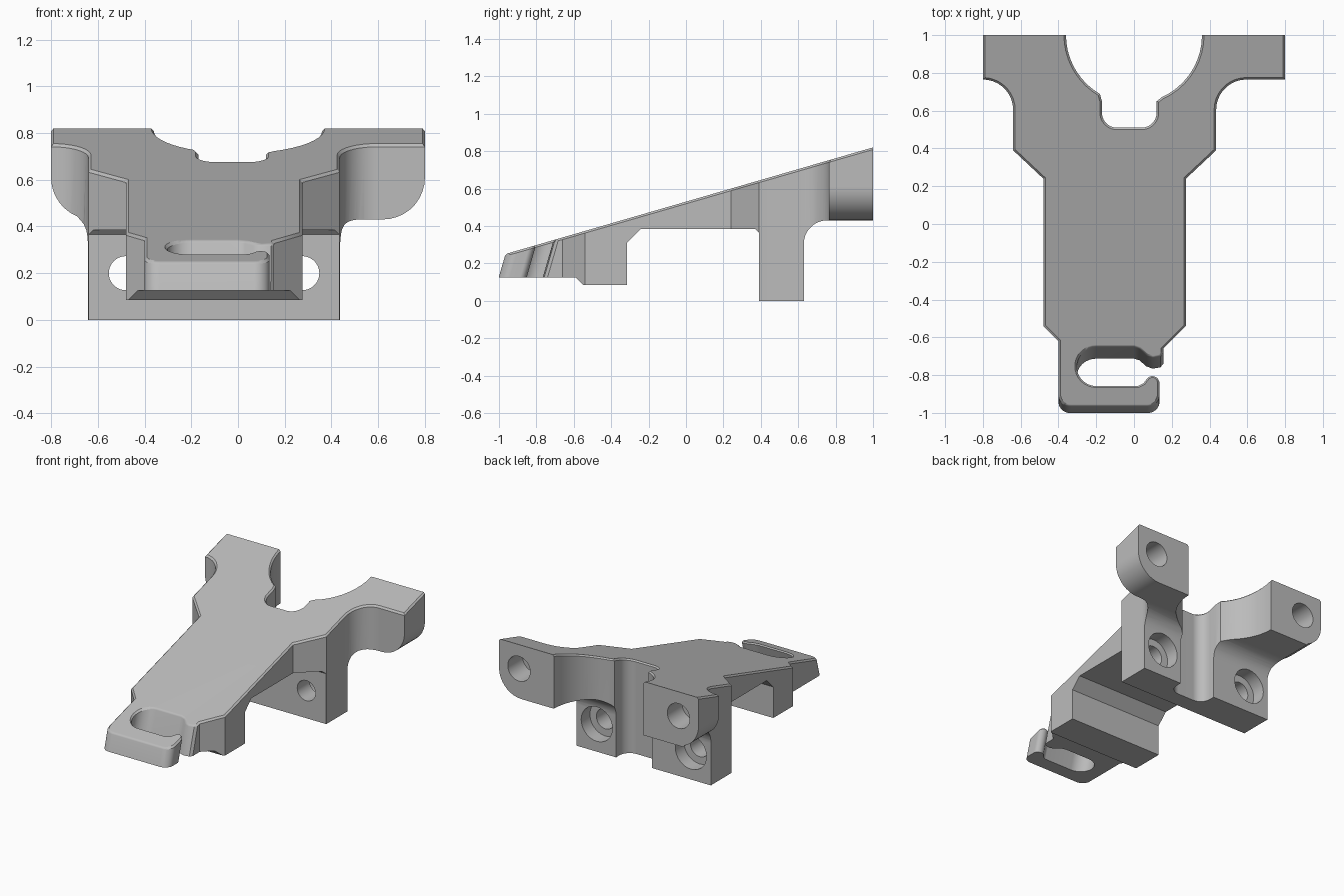
import bpy, bmesh
from math import sin, cos, radians

SLOPE, RISE = 0.29, 0.53   # inclined deck: z = RISE + SLOPE * y

if "Cube" in bpy.data.objects:
    bpy.data.objects.remove(bpy.data.objects["Cube"], do_unlink=True)


def arc(cx, cy, r, a0, a1, n=9):
    angles = [radians(a0 + (a1 - a0) * i / n) for i in range(n + 1)]
    return [(cx + r * cos(a), cy + r * sin(a)) for a in angles]


def deck(y):
    return RISE + SLOPE * y


def prism(name, start, end, bevel_top=False):
    """Solid between two matching rings of points."""
    bm = bmesh.new()
    a = [bm.verts.new(p) for p in start]
    b = [bm.verts.new(p) for p in end]
    bm.faces.new(a)
    top = bm.faces.new(b)
    for i in range(len(a)):
        j = (i + 1) % len(a)
        bm.faces.new((a[i], a[j], b[j], b[i]))
    bmesh.ops.recalc_face_normals(bm, faces=bm.faces[:])
    if bevel_top:
        rim = [e for e in top.edges if min(v.co.y for v in e.verts) < 0.99]
        bmesh.ops.bevel(bm, geom=rim, offset=0.011, segments=1,
                        profile=0.5, affect='EDGES', clamp_overlap=False)
    mesh = bpy.data.meshes.new(name)
    bm.to_mesh(mesh)
    bm.free()
    ob = bpy.data.objects.new(name, mesh)
    bpy.context.collection.objects.link(ob)
    return ob


def boolean(target, tool, operation):
    tool.hide_render = True
    mod = target.modifiers.new("cut", 'BOOLEAN')
    mod.operation, mod.solver, mod.object = operation, 'EXACT', tool
    bpy.context.view_layer.objects.active = target
    bpy.ops.object.modifier_apply(modifier=mod.name)
    bpy.data.objects.remove(tool, do_unlink=True)


# Plan outline: left ear and flank, open hook, right flank and ear, rear recess
left_side = [(-0.8, 1), *arc(-0.8, 0.605, 0.16, 90, 0), (-0.64, 0.39),
             (-0.48, 0.24), (-0.48, -0.54), (-0.4, -0.62)]
hook = [*arc(-0.335, -0.9, 0.065, 180, 270), *arc(0.07, -0.9, 0.065, 270, 360),
        *arc(0.097, -0.84, 0.038, 0, 130), (0.05, -0.84), (0.02, -0.855),
        *arc(-0.2, -0.7525, 0.1025, 270, 90, 16), (0, -0.65), (0.03, -0.66),
        (0.065, -0.695), (0.1, -0.708), (0.14, -0.7), (0.155, -0.68)]
right_side = [(0.155, -0.66), (0.275, -0.54), (0.275, 0.24), (0.435, 0.39),
              *arc(0.595, 0.605, 0.16, 180, 90), (0.8, 0.765), (0.8, 1)]
recess = [*arc(0, 1, 0.36, 0, -66), (0.12, 0.65), *arc(0.04, 0.59, 0.08, 0, -90),
          *arc(-0.09, 0.59, 0.08, -90, -180), (-0.17, 0.65),
          *arc(0, 1, 0.36, -120, -180)]
outline = left_side + hook + right_side + recess

# Hook walls lean with the deck, all other walls are vertical
FLOOR = -0.1
upper = [(x, y, deck(y)) for x, y in outline]
lower = [(x, y, FLOOR) for x, y in left_side]
lower += [(x, y + SLOPE * (FLOOR - deck(y)), FLOOR) for x, y in hook]
lower += [(x, y, FLOOR) for x, y in right_side + recess]
bracket = prism("bracket", lower, upper, bevel_top=True)

# Side profile: front lip, underside channel, foot and raised rear
side = [(-1.2, 1.1), (-1.2, 0.125), (-0.59, 0.125), (-0.55, 0.085),
        (-0.315, 0.085), (-0.315, 0.31), (-0.24, 0.385), (0.37, 0.385),
        (0.39, 0.365), (0.39, 0), (0.63, 0),
        *arc(0.755, 0.305, 0.125, 180, 90), (1.2, 0.43), (1.2, 1.1)]
boolean(bracket, prism("side_profile", [(-1.2, y, z) for y, z in side],
                       [(1.2, y, z) for y, z in side]), 'INTERSECT')

# Front profile: rounded ear corners with fillets into the foot
front = [(0.95, 1.2), (0.95, 0.61), *arc(0.62, 0.61, 0.18, 0, -90),
         *arc(0.52, 0.35, 0.08, 90, 180), (0.44, -0.2), (-0.645, -0.2),
         (-0.645, 0.36), (-0.66, 0.41), (-0.69, 0.445),
         *arc(-0.62, 0.61, 0.18, 245, 180), (-0.95, 0.61), (-0.95, 1.2)]
boolean(bracket, prism("front_profile", [(x, -1.3, z) for x, z in front],
                       [(x, 1.3, z) for x, z in front]), 'INTERSECT')


def bore(x, z, r, y0, y1):
    ring = arc(x, z, r, 0, 360, 40)[:-1]
    tool = prism("bore", [(u, y0, w) for u, w in ring], [(u, y1, w) for u, w in ring])
    boolean(bracket, tool, 'DIFFERENCE')


# Counterbored foot holes and blind ear holes
for x in (-0.48, 0.275):
    bore(x, 0.2, 0.073, 0.3, 0.7)
    bore(x, 0.2, 0.125, 0.53, 0.8)
for x in (-0.64, 0.64):
    bore(x, 0.645, 0.09, 0.83, 1.1)

# Finish
grey = bpy.data.materials.new("plain grey")
grey.use_nodes = True
colour = (0.5, 0.5, 0.5, 1)
grey.diffuse_color = colour
grey.node_tree.nodes["Principled BSDF"].inputs["Base Color"].default_value = colour
bracket.data.materials.clear()
bracket.data.materials.append(grey)
for face in bracket.data.polygons:
    face.material_index = 0

bpy.ops.object.select_all(action='DESELECT')
bracket.select_set(True)
bpy.context.view_layer.objects.active = bracket
bpy.ops.object.shade_smooth_by_angle(angle=radians(30))
weighted = bracket.modifiers.new("weighted_normals", 'WEIGHTED_NORMAL')
weighted.keep_sharp = True
